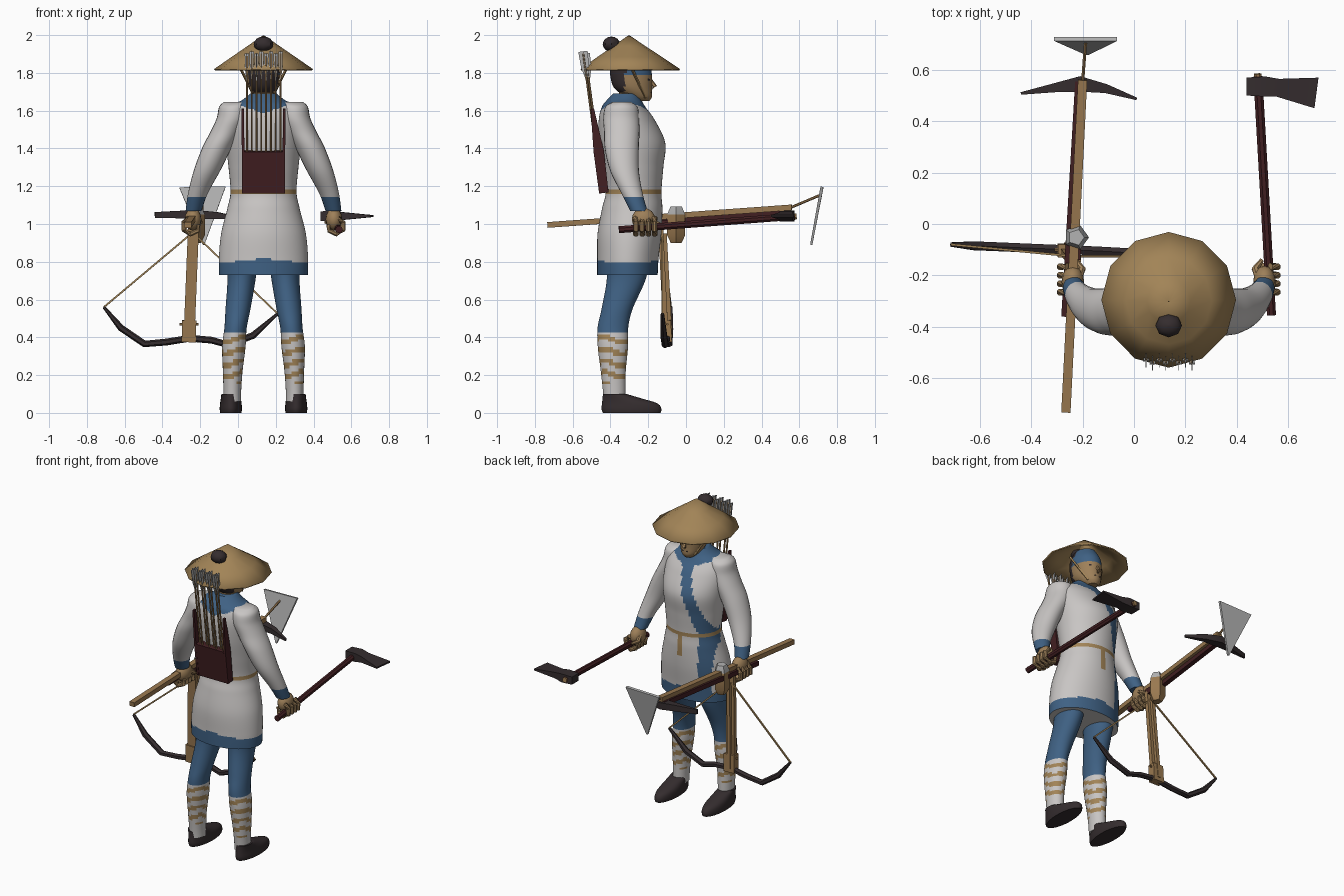
import bpy, bmesh, math
from mathutils import Vector

cube = bpy.data.objects.get("Cube")
if cube:
    bpy.data.objects.remove(cube, do_unlink=True)

CX = 0.135            # body centre line
TAU = math.tau


def material(name, rgb):
    m = bpy.data.materials.new(name)
    m.use_nodes = True
    m.diffuse_color = (*rgb, 1)
    m.node_tree.nodes["Principled BSDF"].inputs["Base Color"].default_value = (*rgb, 1)
    return m


WHITE = material("undyed_cloth", (0.58, 0.56, 0.55))
BLUE = material("blue_cloth", (0.05, 0.12, 0.23))
STRAW = material("straw", (0.36, 0.23, 0.095))
SKIN = material("skin", (0.34, 0.215, 0.1))
DARK = material("dark_iron_and_leather", (0.035, 0.026, 0.028))
RED = material("dark_red_wood", (0.055, 0.014, 0.016))
STEEL = material("pale_steel", (0.45, 0.45, 0.45))
WOOD = material("wood", (0.32, 0.19, 0.08))


def skin_rings(name, rings, mats, rule=None, caps=True, angle=40):
    """Bridge equal-length rings of points into one object."""
    bm = bmesh.new()
    loops = [[bm.verts.new(p) for p in ring] for ring in rings]
    n = len(loops[0])
    for a, b in zip(loops, loops[1:]):
        for i in range(n):
            j = (i + 1) % n
            bm.faces.new((a[i], a[j], b[j], b[i]))
    if caps:
        bm.faces.new(loops[0])
        bm.faces.new(loops[-1])
    bmesh.ops.recalc_face_normals(bm, faces=bm.faces)
    if rule:
        for f in bm.faces:
            f.material_index = rule(f.calc_center_median(), f.normal)
    me = bpy.data.meshes.new(name)
    bm.to_mesh(me)
    bm.free()
    for m in mats:
        me.materials.append(m)
    me.shade_smooth()
    me.set_sharp_from_angle(angle=math.radians(angle))
    ob = bpy.data.objects.new(name, me)
    bpy.context.collection.objects.link(ob)
    return ob


def spline(keys, steps):
    """Catmull-Rom interpolation of key tuples."""
    out = []
    for i in range(len(keys) - 1):
        a, b, c, d = (keys[max(0, min(k, len(keys) - 1))] for k in range(i - 1, i + 3))
        for s in range(steps):
            t = s / steps
            out.append([0.5 * (2 * q + (r - p) * t + (2 * p - 5 * q + 4 * r - w) * t * t
                               + (3 * q - p - 3 * r + w) * t ** 3)
                        for p, q, r, w in zip(a, b, c, d)])
    return out + [list(keys[-1])]


def loft(name, keys, mats, rule=None, n=24, steps=5, caps=True):
    """Horizontal elliptical rings: (x, y, z, radius x, radius y)."""
    rings = [[(x + rx * math.cos(TAU * i / n), y + ry * math.sin(TAU * i / n), z)
              for i in range(n)] for x, y, z, rx, ry in spline(keys, steps)]
    return skin_rings(name, rings, mats, rule, caps)


def sweep(name, pts, sizes, mat, n=4):
    """Bar along a path; one (width, height) per point."""
    pts = [Vector(p) for p in pts]
    rings = []
    k = math.sqrt(2) / 2 if n == 4 else 0.5
    for i, (p, (w, h)) in enumerate(zip(pts, sizes)):
        d = (pts[min(i + 1, len(pts) - 1)] - pts[max(i - 1, 0)]).normalized()
        up = Vector((0, 1, 0)) if abs(d.z) > 0.85 else Vector((0, 0, 1))
        side = d.cross(up).normalized()
        v = side.cross(d)
        rings.append([p + side * w * k * math.cos(TAU * (j + 0.5) / n)
                      + v * h * k * math.sin(TAU * (j + 0.5) / n) for j in range(n)])
    return skin_rings(name, rings, [mat])


def bar(name, a, b, w, h, mat, n=4):
    return sweep(name, [a, b], [(w, h)] * 2, mat, n)


def ball(name, loc, scale, mat, seg=16):
    x, y, z = loc
    keys = [(x, y, z - scale[2] * math.cos(math.pi * t / 8),
             scale[0] * max(0.02, math.sin(math.pi * t / 8)),
             scale[1] * max(0.02, math.sin(math.pi * t / 8))) for t in range(9)]
    return loft(name, keys, [mat], n=seg, steps=1)


# Tunic with collar, lapel, belt and hem
def tunic_rule(c, nrm):
    dx = abs(c.x - CX)
    if nrm.z < -0.9:
        return 0
    if c.z < 0.82 - 0.12 * dx or c.z > 1.585 + 0.35 * dx:
        return 1
    if 1.16 < c.z < 1.182:
        return 2
    if c.y > -0.3:
        if abs(c.x - CX) < 0.022 and 1.02 < c.z < 1.17:
            return 2
        lapel = CX - 0.15 * min(1, (1.62 - c.z) / 0.45)
        if abs(c.x - lapel) < 0.036:
            return 1
    return 0


profile = [(0.73, .235, -.47, -.15), (0.82, .236, -.47, -.145), (0.95, .224, -.468, -.13),
           (1.08, .192, -.445, -.125), (1.17, .175, -.425, -.13), (1.3, .185, -.44, -.12),
           (1.43, .2, -.46, -.11), (1.55, .205, -.462, -.165), (1.62, .185, -.445, -.215),
           (1.655, .115, -.42, -.235), (1.69, .07, -.385, -.25)]
loft("tunic", [(CX, (a + b) / 2, z, rx, (b - a) / 2) for z, rx, a, b in profile],
     [WHITE, BLUE, STRAW], tunic_rule, n=72, steps=9)

# Head, face and hair
loft("neck", [(CX, -.305, 1.6, .06, .06), (CX, -.29, 1.74, .055, .06)], [SKIN])


def head_rule(c, nrm):
    if c.y < -0.325 + 0.3 * max(0, c.z - 1.78) and c.z > 1.69:
        return 1
    return 2 if c.z > 1.795 else 0


loft("head", [(CX, -.23, 1.65, .03, .035), (CX, -.25, 1.675, .055, .07), (CX, -.28, 1.72, .076, .1),
              (CX, -.29, 1.78, .084, .11), (CX, -.295, 1.84, .084, .105), (CX, -.3, 1.9, .06, .075)],
     [SKIN, DARK, BLUE], head_rule, n=36, steps=6)
sweep("nose", [(CX, -.195, 1.775), (CX, -.165, 1.728), (CX, -.185, 1.715)],
      [(.015, .015), (.03, .025), (.02, .015)], SKIN, 6)
bar("mouth", (CX - .022, -.184, 1.697), (CX + .022, -.184, 1.697), .008, .005, DARK)

# Hat and topknot
hat = loft("straw_hat", [(CX, -.302, 1.998, .004, .004), (CX, -.3, 1.942, .085, .085),
                         (CX, -.298, 1.885, .168, .17), (CX, -.295, 1.82, .262, .264)],
           [STRAW], n=12, steps=1, caps=False)
shell = hat.modifiers.new("thickness", "SOLIDIFY")
shell.thickness = 0.008
ball("topknot", (CX, -.395, 1.952), (.052, .046, .04), DARK, 8)

# Paired body parts
for s, side in ((1, "left"), (-1, "right")):
    loft(side + "_sleeve",
         [(CX + s * dx, y, z, rx, ry) for dx, y, z, rx, ry in
          [(.14, -.34, 1.645, .07, .05), (.158, -.342, 1.62, .077, .085), (.168, -.343, 1.56, .08, .095),
           (.2, -.34, 1.49, .08, .094), (.248, -.34, 1.4, .078, .09), (.3, -.325, 1.28, .07, .076),
           (.348, -.285, 1.16, .052, .056), (.37, -.25, 1.07, .042, .046)]],
         [WHITE, BLUE], lambda c, nrm: 1 if c.z < 1.15 else 0, n=24, steps=6)

    # Fist with curled fingers and thumb
    hx, hz = CX + s * .383, 0.99
    ball(side + "_palm", (hx - s * .01, -.225, 1.025), (.044, .062, .06), SKIN)
    for f in range(4):
        y = -.275 + .033 * f
        path = [(hx + s * .042 * math.cos(a), y + .01, hz + .044 * math.sin(a))
                for a in (1.3, .4, -.5, -1.5, -2.5, -3.3)]
        sweep(side + "_finger", path, [(.032, .028)] * 5 + [(.02, .018)], SKIN, 8)
    sweep(side + "_thumb", [(hx - s * .03, -.21, 1.04), (hx - s * .045, -.175, 1.01), (hx - s * .02, -.14, 1.0)],
          [(.035, .035), (.032, .03), (.018, .018)], SKIN, 8)

    # Trousers and wrapped shins
    def leg_rule(c, nrm, lx=CX + s * .155):
        if c.z > 0.43:
            return 1
        wave = math.sin(c.z * TAU / .062 + 1.4 * math.sin(2 * math.atan2(c.y + .385, c.x - lx)))
        return 2 if c.z > 0.15 and wave > 0.15 else 0

    loft(side + "_leg",
         [(CX + s * dx, y, z, rx, ry) for dx, y, z, rx, ry in
          [(.112, -.305, .82, .085, .115), (.117, -.318, .7, .074, .102), (.135, -.365, .55, .066, .082),
           (.148, -.387, .45, .059, .081), (.157, -.387, .35, .062, .08), (.163, -.385, .22, .052, .066),
           (.165, -.38, .12, .047, .06), (.165, -.378, .06, .046, .058)]],
         [WHITE, BLUE, STRAW], leg_rule, n=40, steps=8)
    loft(side + "_shoe",
         [(CX + s * .173, (a + b) / 2, z, rx, (b - a) / 2) for z, rx, a, b in
          [(0, .056, -.44, -.135), (.02, .059, -.447, -.13), (.05, .057, -.445, -.15),
           (.075, .053, -.442, -.23), (.1, .05, -.44, -.315)]], [DARK], steps=3)
    bar(side + "_chin_strap", (CX + s * .125, -.29, 1.83), (CX + s * .045, -.215, 1.67), .01, .01, STRAW)
    bar(side + "_eye", (CX + s * .02, -.19, 1.762), (CX + s * .048, -.203, 1.764), .012, .01, DARK)

    # Quiver rails
    sweep("quiver_rail", [(CX + s * .108, -.435, 1.165), (CX + s * .108, -.462, 1.385),
                          (CX + s * .11, -.496, 1.61)],
          [(.014, .05), (.014, .055), (.012, .018)], RED)

# Quiver and arrows
bar("quiver_box", (CX, -.433, 1.165), (CX, -.466, 1.385), .205, .048, RED)
for i in range(8):
    x = .047 + .0255 * i
    off = .012 * (i % 2)
    a, b = Vector((x, -.452 - off, 1.3)), Vector((x, -.532 - off, 1.89 + off))
    bar("arrow_shaft", a, b, .011, .011, WOOD, 6)
    tail, mid, tip = a.lerp(b, .78), a.lerp(b, .88), a.lerp(b, 1.02)
    sweep("arrow_fletching", [tail, mid, tip], [(.003, .012), (.003, .042), (.003, .05)], STEEL)
    sweep("arrow_fletching_cross", [tail, mid, tip], [(.006, .003), (.02, .003), (.023, .003)], STEEL)

# Axe
bar("axe_handle", (.535, -.355, .97), (.482, .575, 1.04), .038, .04, RED, 8)
bar("axe_handle_end", (.482, .574, 1.04), (.4815, .585, 1.041), .032, .034, WOOD, 8)
sweep("axe_head", [(.437, .535, 1.042), (.51, .535, 1.042), (.56, .53, 1.042), (.71, .51, 1.042)],
      [(.07, .05), (.078, .056), (.07, .04), (.12, .01)], DARK)

# Hoe with a triangular blade
bar("hoe_pole", (-.265, -.733, .995), (-.2, .56, 1.088), .036, .03, WOOD)
bar("hoe_neck", (-.2, .55, 1.085), (-.188, .715, 1.155), .014, .014, WOOD, 6)
sweep("hoe_blade", [(-.188, .72, 1.195), (-.182, .663, .89)], [(.245, .016), (.008, .012)], STEEL)

# Pick
bar("pick_handle", (-.268, -.36, .995), (-.214, .555, 1.06), .03, .03, RED)
sweep("pick_head", [(-.44, .508, 1.048), (-.31, .53, 1.05), (-.21, .545, 1.05), (-.11, .527, 1.045), (.01, .487, 1.03)],
      [(.01, .03), (.035, .04), (.06, .045), (.035, .035), (.01, .014)], DARK)

# Crossbow stock, hub, limbs and string
bar("crossbow_stock", (-.235, -.135, 1.0), (-.26, -.105, .38), .058, .026, WOOD)
bar("crossbow_rail", (-.237, -.112, .95), (-.262, -.082, .4), .022, .02, WOOD)
bar("limb_clamp", (-.258, -.105, .49), (-.261, -.1, .375), .075, .05, WOOD)
bar("clamp_pin", (-.31, -.1, .47), (-.21, -.1, .47), .014, .014, WOOD, 6)
hub = [(-.225, -.052, z, r, r) for z, r in ((.9, .03), (.94, .05), (1.05, .05), (1.092, .032))]
loft("crossbow_hub", hub, [WOOD, STEEL], lambda c, nrm: 1 if nrm.z > .3 else 0, n=5, steps=1)
bar("hub_arm", (-.228, -.14, 1.0), (-.225, -.05, 1.0), .04, .04, RED)
tips = [(-.71, -.08, .56), (.21, -.125, .525)]
limb = [tips[0], (-.62, -.085, .45), (-.495, -.09, .365), (-.38, -.095, .375), (-.255, -.1, .395),
        (-.14, -.105, .385), (-.05, -.11, .36), (.08, -.118, .41), tips[1]]
sweep("crossbow_limbs", limb, [(.02, .016)] + [(.04, .036)] * 7 + [(.02, .016)], DARK, 6)
for tip in tips:
    bar("bowstring", tip, (-.24, -.125, .955), .009, .009, STRAW)
